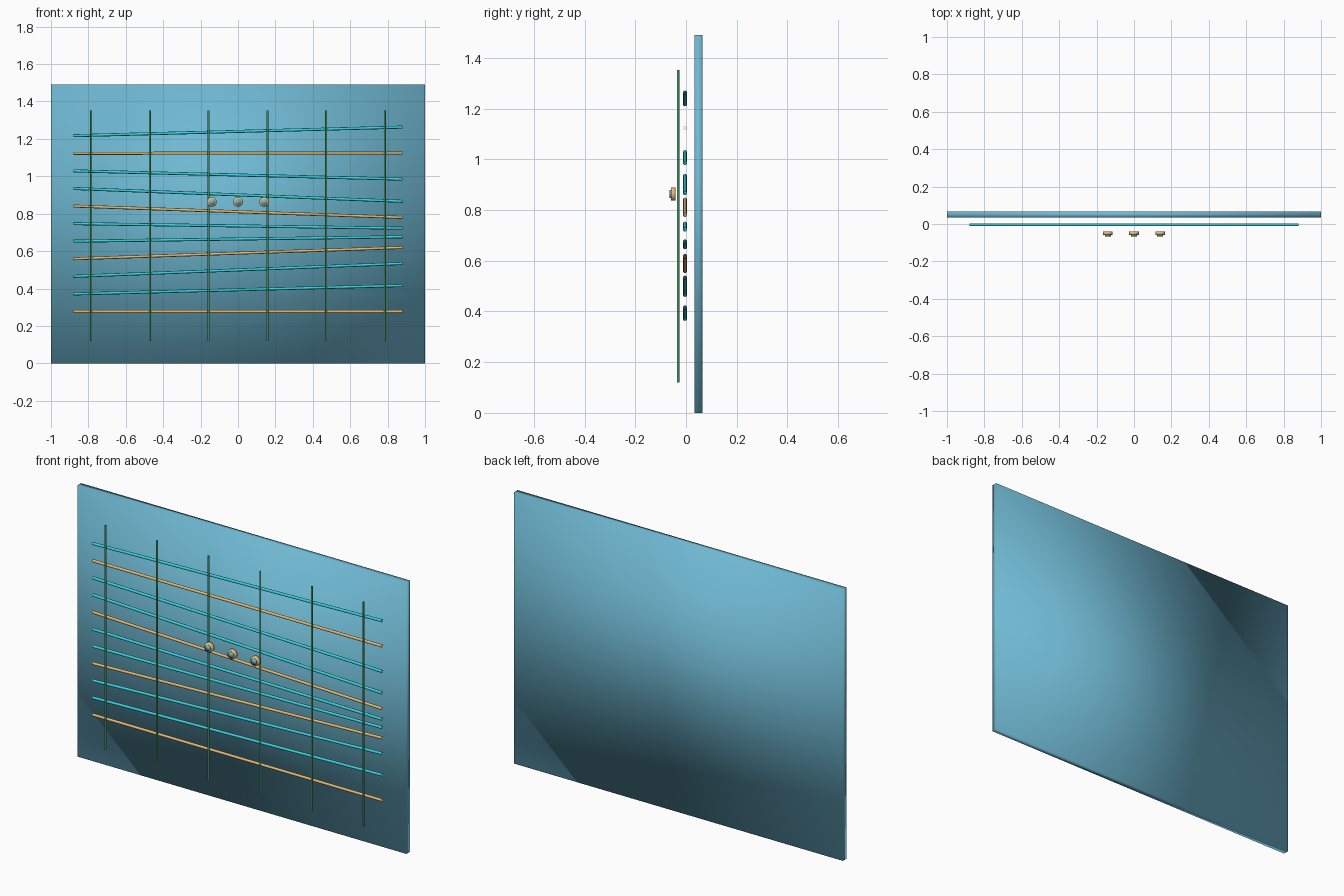
import bpy
import math

if "Cube" in bpy.data.objects:
    bpy.data.objects.remove(bpy.data.objects["Cube"], do_unlink=True)


def material(name, rgb):
    mat = bpy.data.materials.new(name)
    mat.use_nodes = True
    mat.diffuse_color = (*rgb, 1)
    mat.node_tree.nodes["Principled BSDF"].inputs["Base Color"].default_value = (*rgb, 1)
    return mat


BLUE = material("panel blue", (0.16, 0.485, 0.65))
CYAN = material("bright cyan", (0.04, 0.66, 0.74))
AMBER = material("amber", (0.80, 0.50, 0.18))
GREEN = material("leaf green", (0.09, 0.44, 0.21))


def finish(name, mat):
    obj = bpy.context.object
    obj.name = name
    obj.data.materials.append(mat)
    bpy.ops.object.shade_smooth()


def wire(name, start, end, radius, mat):
    """Open-ended round tube along a straight curve."""
    curve = bpy.data.curves.new(name, "CURVE")
    curve.dimensions = "3D"
    curve.bevel_depth = radius
    curve.bevel_resolution = 2
    spline = curve.splines.new("POLY")
    spline.points.add(1)
    spline.points[0].co = (*start, 1)
    spline.points[1].co = (*end, 1)
    spline.use_smooth = True
    curve.materials.append(mat)
    bpy.context.collection.objects.link(bpy.data.objects.new(name, curve))


def disc(name, x, front, back, radius, mat):
    """Round disc facing the front."""
    bpy.ops.mesh.primitive_cylinder_add(
        vertices=24, radius=radius, depth=back - front,
        location=(x, (front + back) / 2, 0.863), rotation=(math.pi / 2, 0, 0))
    finish(name, mat)


# Backing panel, softly shaded across its corners
bpy.ops.mesh.primitive_cube_add(size=1, location=(0, 0.05, 0.745))
bpy.context.object.scale = (2, 0.032, 1.49)
bpy.ops.object.transform_apply(location=False, rotation=False, scale=True)
finish("back_panel", BLUE)

# Long strands, fanning up and down at the right end
for i in range(11):
    z = 0.277 + 0.094 * i
    wire(f"strand_{i + 1}", (-0.88, -0.004, z),
         (0.88, -0.004, z + 0.07 * math.sin(0.7 * i)), 0.008, CYAN if i % 3 else AMBER)

# Upright wires in front of the strands
for i in range(6):
    x = 0.314 * (i - 2.5)
    wire(f"upright_{i + 1}", (x, -0.031, 0.12), (x, -0.031, 1.353), 0.005, GREEN)

# Row of round knobs with small caps
for i, x in enumerate((-0.14, 0, 0.14)):
    disc(f"knob_{i + 1}", x, -0.059, -0.041, 0.026, AMBER)
    disc(f"knob_cap_{i + 1}", x, -0.066, -0.055, 0.016, BLUE)
